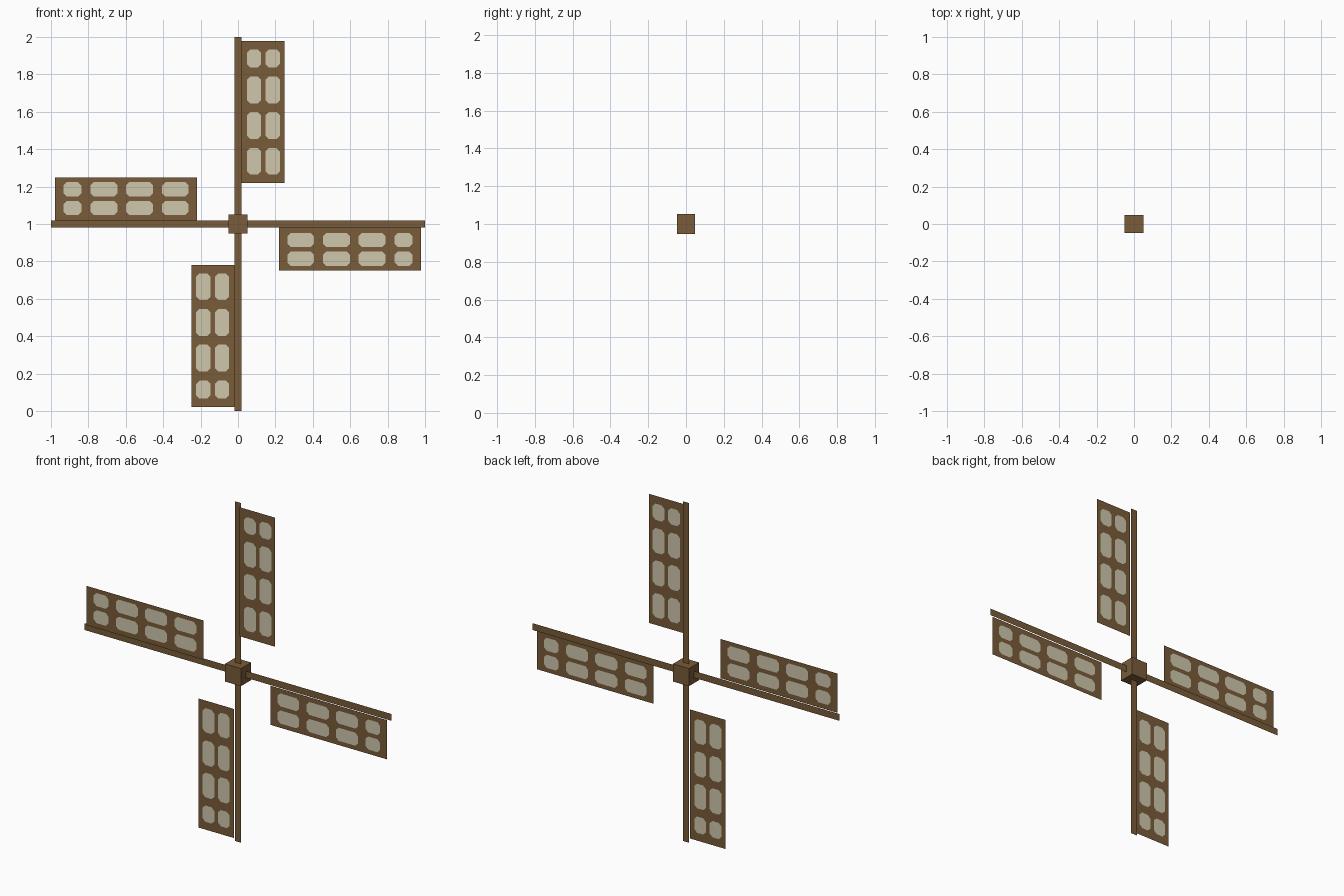
import bpy, bmesh

if "Cube" in bpy.data.objects:
    bpy.data.objects.remove(bpy.data.objects["Cube"])

CENTRE_Z = 1.0


def material(name, rgb):
    m = bpy.data.materials.new(name)
    m.diffuse_color = (*[(c / 255) ** 2.2 for c in rgb], 1)
    m.use_nodes = True
    m.node_tree.nodes["Principled BSDF"].inputs["Base Color"].default_value = m.diffuse_color
    return m


wood = material("brown_wood", (121, 92, 60))
canvas = material("pale_canvas", (206, 198, 171))


def turn(x, r, n):
    """Quarter turns clockwise about the hub, seen from the front."""
    for _ in range(n):
        x, r = r, -x
    return x, r


def flat_object(name, polygons, y, turns):
    """Flat mesh from (material index, outline) polygons facing the front."""
    bm = bmesh.new()
    for index, outline in polygons:
        verts = []
        for p in outline:
            x, r = turn(*p, turns)
            verts.append(bm.verts.new((x, y, CENTRE_Z + r)))
        bm.faces.new(verts).material_index = index
    bmesh.ops.remove_doubles(bm, verts=bm.verts, dist=1e-5)
    mesh = bpy.data.meshes.new(name)
    bm.to_mesh(mesh)
    bm.free()
    mesh.materials.append(wood)
    mesh.materials.append(canvas)
    ob = bpy.data.objects.new(name, mesh)
    bpy.context.collection.objects.link(ob)
    return ob


def rect(x0, x1, z0, z1):
    return [(x0, z0), (x1, z0), (x1, z1), (x0, z1)]


# Lattice cuts: every odd column and odd row holds a canvas pane
COLS = [0.018, 0.047, 0.123, 0.147, 0.224, 0.249]
ROWS = [0.219, 0.264, 0.406, 0.454, 0.599, 0.644, 0.789, 0.837, 0.933, 0.979]
C = 0.018  # clipped pane corner


def sail_polygons():
    polys = []
    for i, (x0, x1) in enumerate(zip(COLS, COLS[1:])):
        for j, (z0, z1) in enumerate(zip(ROWS, ROWS[1:])):
            if not (i % 2 and j % 2):
                polys.append((0, rect(x0, x1, z0, z1)))
                continue
            # pane with clipped corners, and the wood filling those corners
            polys.append((1, [(x0 + C, z0), (x1 - C, z0), (x1, z0 + C), (x1, z1 - C),
                              (x1 - C, z1), (x0 + C, z1), (x0, z1 - C), (x0, z0 + C)]))
            polys.append((0, [(x0, z0), (x0 + C, z0), (x0, z0 + C)]))
            polys.append((0, [(x1, z0), (x1, z0 + C), (x1 - C, z0)]))
            polys.append((0, [(x1, z1), (x1 - C, z1), (x1, z1 - C)]))
            polys.append((0, [(x0, z1), (x0, z1 - C), (x0 + C, z1)]))
    return polys


# Four arms, each with a lattice sail just in front of it
for n, side in enumerate(("top", "right", "bottom", "left")):
    flat_object("arm_" + side, [(0, rect(-0.02, 0.02, 0.0, 1.0))], 0.0, n)
    flat_object("sail_" + side, sail_polygons(), -0.01, n)

# Hub block
bpy.ops.mesh.primitive_cube_add(size=1, location=(0, 0, CENTRE_Z))
hub = bpy.context.object
hub.name = "hub"
hub.scale = (0.104, 0.094, 0.104)
hub.data.materials.append(wood)
